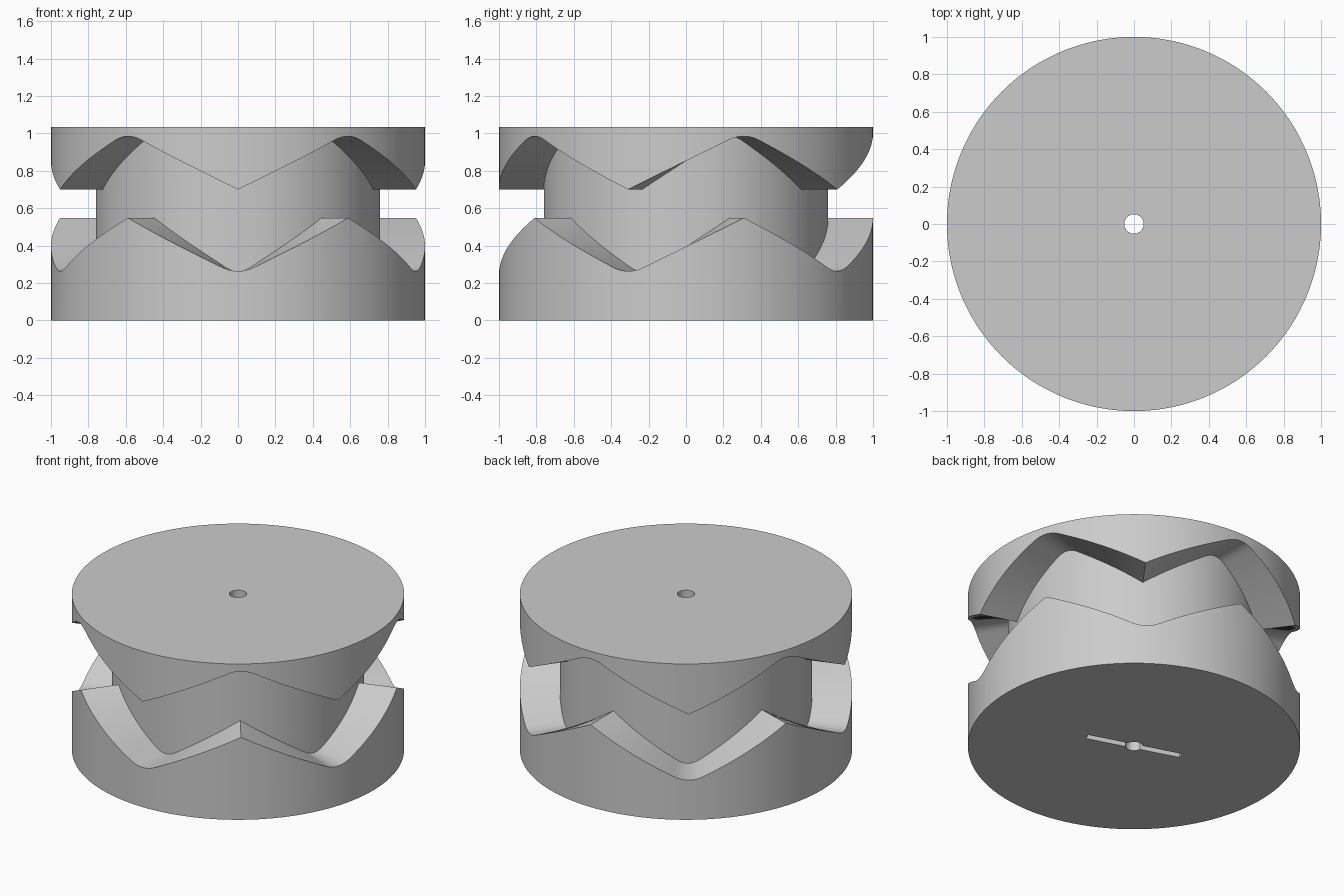
import bpy, bmesh, math

if "Cube" in bpy.data.objects:
    bpy.data.objects.remove(bpy.data.objects["Cube"])

STEPS = 360                    # one column of points per degree
R_OUT, R_CORE, R_BORE = 1.0, 0.76, 0.052
HEIGHT = 1.035
LOBES = 5
HALF = 180 / LOBES             # degrees from a valley to a peak
SLOPE = 0.0085                 # rise per degree
ROUND = 5.0                    # half width of the rounded bends in degrees

grey = bpy.data.materials.new("light grey")
grey.diffuse_color = (0.6, 0.6, 0.6, 1)
grey.use_nodes = True
grey.node_tree.nodes["Principled BSDF"].inputs["Base Color"].default_value = grey.diffuse_color


def zigzag(d):
    """Triangle wave in degrees, rounded at 0 and sharp at HALF."""
    return d if d > ROUND else (d * d + ROUND * ROUND) / (2 * ROUND)


def profile(deg):
    """Cross-section (radius, height) of the cam at an angle from the front."""
    d = abs((deg + HALF) % (2 * HALF) - HALF)
    low = 0.548 - SLOPE * (HALF - zigzag(d))
    high = 0.70 + SLOPE * (HALF - zigzag(HALF - d))
    return [(R_BORE, 0), (R_OUT, 0), (R_OUT, low), (R_CORE, low),
            (R_CORE, high), (R_OUT, high), (R_OUT, HEIGHT), (R_BORE, HEIGHT)]


# Grooved barrel cam: the varying profile swept round the axis
bm = bmesh.new()
columns = []
for i in range(STEPS):
    deg = i * 360 / STEPS
    a = math.radians(deg - 90)
    columns.append([bm.verts.new((r * math.cos(a), r * math.sin(a), z))
                    for r, z in profile(deg)])
for i, col in enumerate(columns):
    nxt = columns[(i + 1) % STEPS]
    for j in range(len(col)):
        k = (j + 1) % len(col)
        bm.faces.new((col[j], nxt[j], nxt[k], col[k]))
bmesh.ops.recalc_face_normals(bm, faces=bm.faces)
mesh = bpy.data.meshes.new("barrel_cam")
bm.to_mesh(mesh)
bm.free()
mesh.materials.append(grey)
cam = bpy.data.objects.new("barrel_cam", mesh)
bpy.context.collection.objects.link(cam)

# Drive pin slot across the bore in the underside
bpy.ops.mesh.primitive_cube_add(size=1, location=(0, 0, 0),
                                rotation=(0, 0, math.radians(-18)))
slot = bpy.context.object
slot.name = "slot_cutter"
slot.scale = (0.61, 0.045, 0.1)
slot.hide_render = True
slot.data.materials.append(grey)

cut = cam.modifiers.new("slot", 'BOOLEAN')
cut.operation = 'DIFFERENCE'
cut.solver = 'EXACT'
cut.object = slot
bpy.ops.object.select_all(action='DESELECT')
cam.select_set(True)
bpy.context.view_layer.objects.active = cam
bpy.ops.object.modifier_apply(modifier=cut.name)
bpy.data.objects.remove(slot)
bpy.ops.object.shade_smooth_by_angle(angle=math.radians(30))
